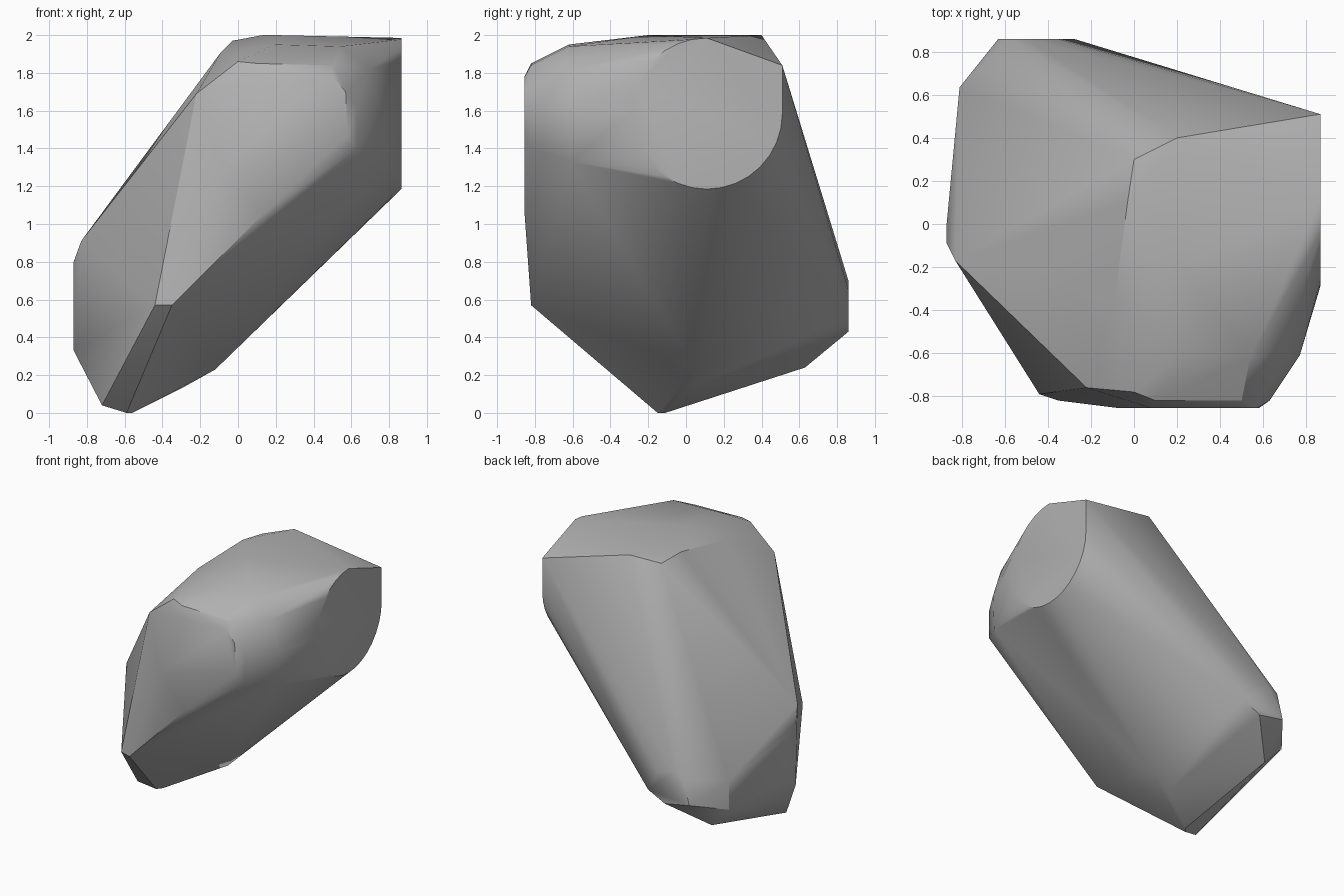
import bpy, bmesh
from math import cos, sin, radians
from mathutils import Vector

# Remove the default cube only
default_cube = bpy.data.objects.get("Cube")
if default_cube:
    bpy.data.objects.remove(default_cube, do_unlink=True)


def make_material(name, colour):
    material = bpy.data.materials.new(name)
    material.use_nodes = True
    material.diffuse_color = colour
    shader = next(n for n in material.node_tree.nodes if n.type == 'BSDF_PRINCIPLED')
    shader.inputs["Base Color"].default_value = colour
    return material


def side_arc(x, centre_y, centre_z, radius, start, end, steps):
    """Points on an arc lying in a plane that faces sideways."""
    angles = [radians(start + (end - start) * i / steps) for i in range(steps + 1)]
    return [Vector((x, centre_y + radius * cos(a), centre_z + radius * sin(a)))
            for a in angles]


def flat_panel(y, outline):
    """Points of a panel lying in a plane that faces front or back."""
    return [Vector((x, y, z)) for x, z in outline]


def corners(*points):
    return [Vector(p) for p in points]


def hull_object(name, points, material, sharp_angle):
    mesh = bpy.data.meshes.new(name)
    bm = bmesh.new()
    for point in points:
        bm.verts.new(point)
    result = bmesh.ops.convex_hull(bm, input=bm.verts[:])
    spare = {e for key in ("geom_interior", "geom_unused") for e in result[key]
             if isinstance(e, bmesh.types.BMVert)}
    bmesh.ops.delete(bm, geom=list(spare), context='VERTS')
    # Merge triangles that share a plane into clean flat facets
    bmesh.ops.dissolve_limit(bm, angle_limit=radians(1), verts=bm.verts[:], edges=bm.edges[:])
    bmesh.ops.recalc_face_normals(bm, faces=bm.faces[:])
    bm.to_mesh(mesh)
    bm.free()
    mesh.materials.append(material)
    body = bpy.data.objects.new(name, mesh)
    bpy.context.collection.objects.link(body)
    bpy.ops.object.select_all(action='DESELECT')
    body.select_set(True)
    bpy.context.view_layer.objects.active = body
    bpy.ops.object.shade_smooth_by_angle(angle=radians(sharp_angle))
    return body


# Round end face, with one squared upper corner
end_face = side_arc(.865, .11, 1.585, .4, 90, 360, 24)
end_face += corners((.865, .51, 1.84))

# Flat panels on the front and the back
front_panel = flat_panel(-.855, [(.08, 1.77), (.5, 1.78), (.57, 1.7), (.58, 1.47),
                                 (.14, 1.06), (-.07, 1.3)])
back_panel = flat_panel(.86, [(-.28, .5), (-.42, .43), (-.63, .47), (-.58, .66),
                              (-.5, .7), (-.36, .65)])

# Crown and its bevels
crown = corners((.2, .4, 2), (.2, -.2, 2), (.13, 0, 2), (-.03, .1, 1.97), (0, .3, 1.95),
                (-.09, -.35, 1.91), (.2, -.62, 1.95), (.54, -.62, 1.94))
brow = corners((0, -.78, 1.86), (.1, -.82, 1.85), (.5, -.82, 1.84), (-.22, -.76, 1.69))

# Rounded front shoulder
shoulder = corners((.63, -.82, 1.4), (.63, -.82, 1.62), (.76, -.61, 1.33),
                   (.77, -.61, 1.6), (.7, -.61, 1.82))

# Flank and lower tip
flank = corners((-.83, -.17, .91), (-.87, -.09, .8), (-.87, -.09, .33), (-.87, 0, .75),
                (-.87, 0, .4), (-.81, .635, .62), (-.81, .635, .4))
tip = corners((-.44, -.79, .57), (-.35, -.82, .57), (-.72, -.19, .04), (-.59, -.15, 0),
              (-.56, -.11, 0), (-.29, .03, .135), (-.12, .05, .23), (-.66, .63, .24))

stone_grey = make_material("stone_grey", (.45, .45, .45, 1))
hull_object("faceted_stone", end_face + front_panel + back_panel + crown + brow
            + shoulder + flank + tip, stone_grey, 30)
